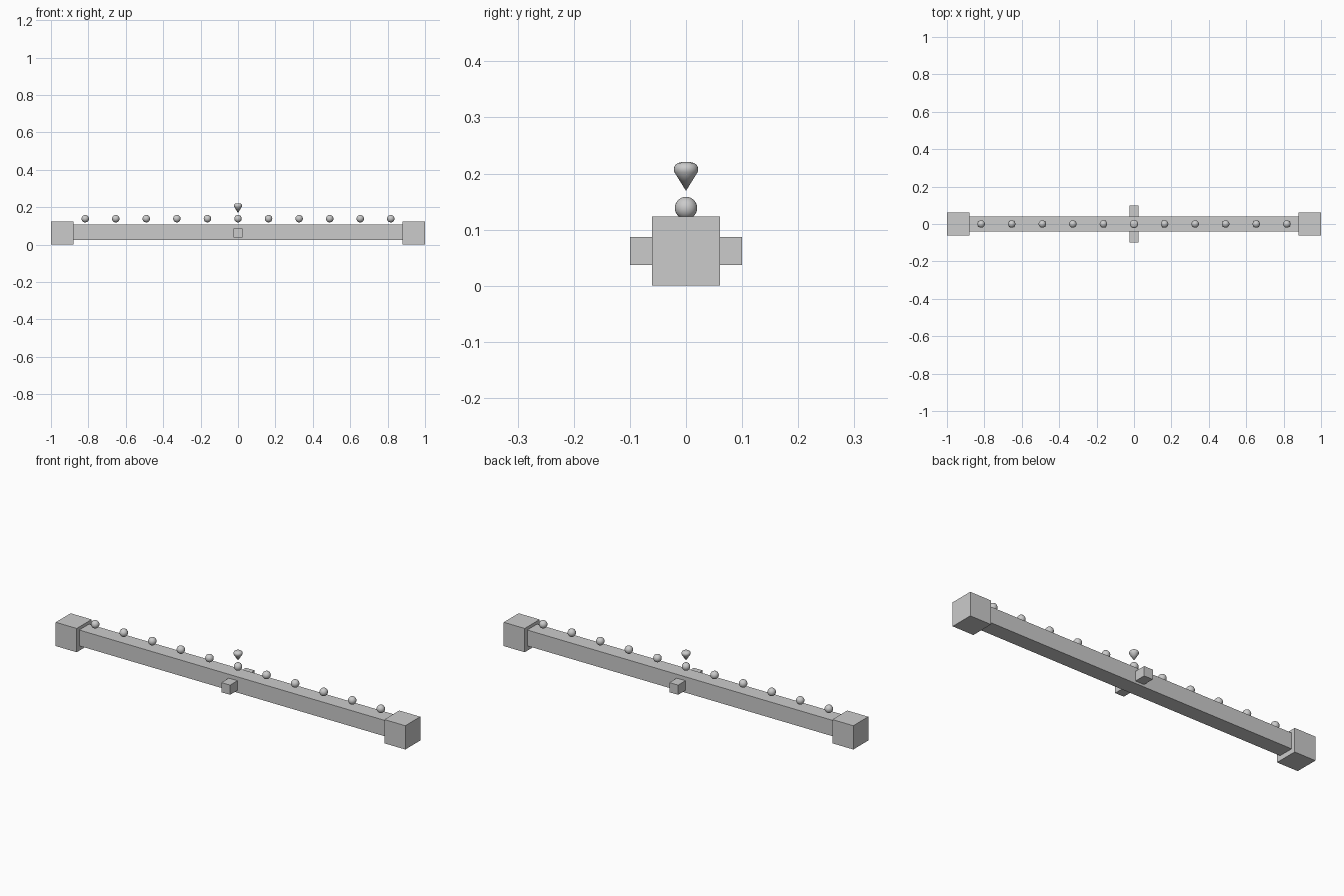
import bpy, bmesh
from math import pi, cos, sin

if "Cube" in bpy.data.objects:
    bpy.data.objects.remove(bpy.data.objects["Cube"])


def box(name, lo, hi):
    bpy.ops.mesh.primitive_cube_add(size=1, location=[(a + b) / 2 for a, b in zip(lo, hi)])
    o = bpy.context.object
    o.name = name
    o.scale = [b - a for a, b in zip(lo, hi)]
    bpy.ops.object.transform_apply(location=False, rotation=False, scale=True)
    return o


# Long beam
box("beam", (-0.88, -0.04, 0.025), (0.88, 0.04, 0.107))

# Square end blocks and small side lugs
for s, side in ((-1, "left"), (1, "right")):
    x = sorted((s * 0.88, s * 1.0))
    box("end_block_" + side, (x[0], -0.061, 0), (x[1], 0.061, 0.123))
for s, side in ((-1, "front"), (1, "back")):
    y = sorted((s * 0.04, s * 0.1))
    box("side_lug_" + side, (-0.025, y[0], 0.037), (0.025, y[1], 0.087))

# Row of beads above the beam
for i in range(-5, 6):
    bpy.ops.mesh.primitive_uv_sphere_add(segments=24, ring_count=12, radius=0.02,
                                         location=(i * 0.1634, 0, 0.1385))
    bpy.context.object.name = "bead"
    bpy.ops.object.shade_smooth()

# Pointer: downward cone with a domed cap, turned from a profile
profile = [(0, 0.169), (0.0205, 0.202), (0.0216, 0.206), (0.0216, 0.210),
           (0.0195, 0.215), (0.015, 0.2185), (0.008, 0.2202), (0, 0.2205)]
bm = bmesh.new()
verts = [bm.verts.new((r, 0, z)) for r, z in profile]
edges = [bm.edges.new(p) for p in zip(verts, verts[1:])]
bmesh.ops.spin(bm, geom=verts + edges, cent=(0, 0, 0), axis=(0, 0, 1),
               angle=2 * pi, steps=24, use_duplicate=False)
bmesh.ops.remove_doubles(bm, verts=bm.verts, dist=0.0002)
bmesh.ops.recalc_face_normals(bm, faces=bm.faces)
mesh = bpy.data.meshes.new("pointer")
bm.to_mesh(mesh)
bm.free()
pointer = bpy.data.objects.new("pointer", mesh)
bpy.context.collection.objects.link(pointer)
bpy.ops.object.select_all(action='DESELECT')
pointer.select_set(True)
bpy.context.view_layer.objects.active = pointer
bpy.ops.object.shade_smooth_by_angle()
